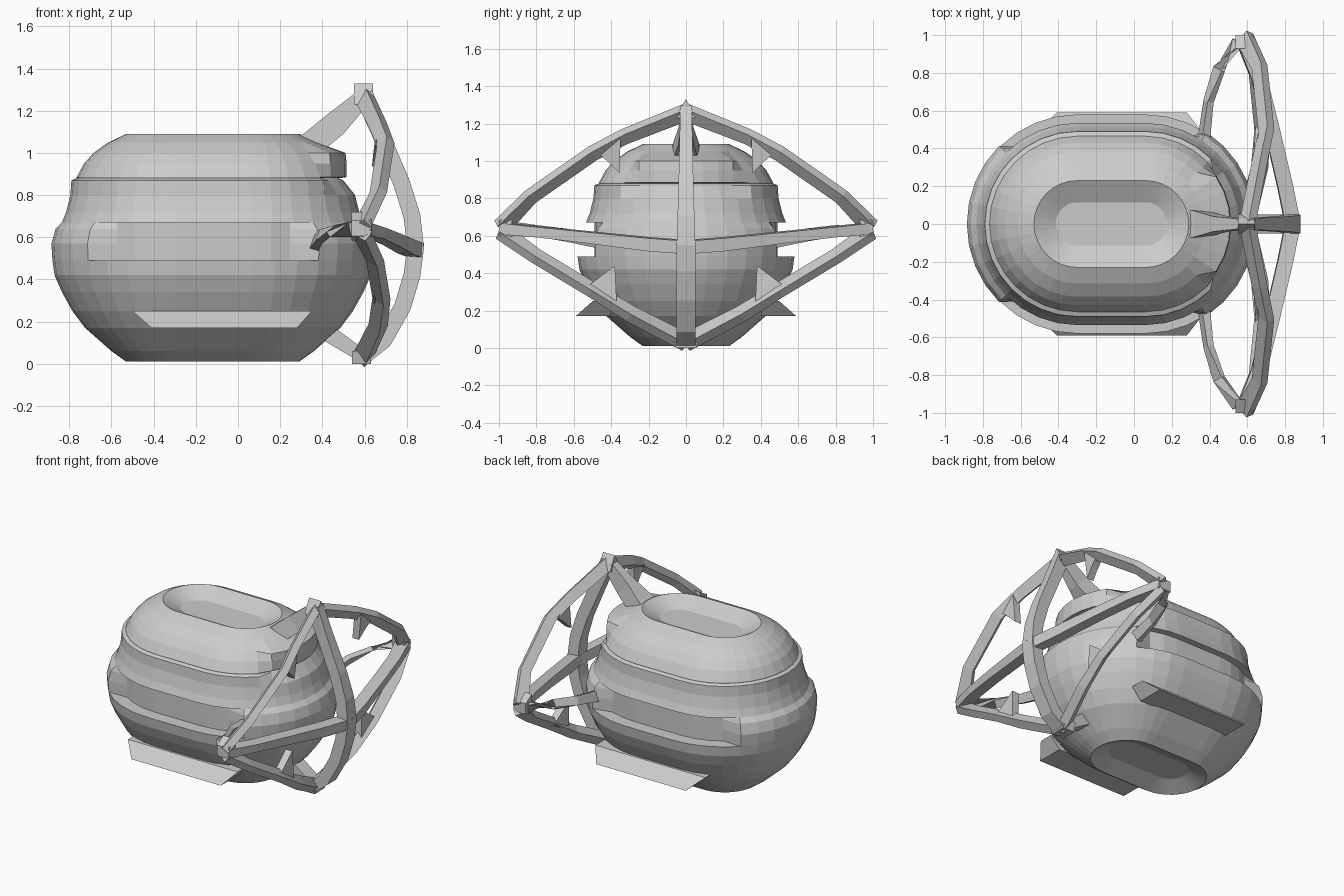
import bpy, bmesh
from math import cos, sin, radians
from mathutils import Vector

if "Cube" in bpy.data.objects:
    bpy.data.objects.remove(bpy.data.objects["Cube"])

CX, HALF, SEG = -0.12, 0.18, 16      # stadium centre, half straight length, facets per end


def finish(bm, name):
    bmesh.ops.remove_doubles(bm, verts=bm.verts, dist=0.0005)
    bmesh.ops.recalc_face_normals(bm, faces=bm.faces)
    me = bpy.data.meshes.new(name)
    bm.to_mesh(me)
    bm.free()
    ob = bpy.data.objects.new(name, me)
    bpy.context.collection.objects.link(ob)
    return ob


def loft(name, rings):
    bm = bmesh.new()
    vs = [[bm.verts.new(p) for p in r] for r in rings]
    n = len(rings[0])
    for a, b in zip(vs, vs[1:]):
        for i in range(n):
            bm.faces.new((a[i], a[(i + 1) % n], b[(i + 1) % n], b[i]))
    bm.faces.new(vs[0])
    bm.faces.new(vs[-1])
    return finish(bm, name)


# Pod body: stadium rings (z, radius, radius in side slot, radius at front brow)
PROFILE = [
    (0.06, .115, None, None), (0.01, .23, None, None), (0.06, .30, None, None),
    (0.17, .425, None, None), (0.25, .485, None, None), (0.34, .535, None, None),
    (0.42, .57, None, None), (0.49, .58, None, None), (0.49, .58, .49, None),
    (0.57, .585, .49, None), (0.64, .565, .49, None), (0.67, .535, .49, None),
    (0.67, .535, None, None), (0.72, .515, None, None), (0.80, .495, None, None),
    (0.87, .49, None, .44), (0.88, .465, None, .42), (0.885, .465, None, .455),
    (0.95, .43, None, .455), (1.00, .385, None, .45), (1.05, .315, None, None),
    (1.09, .23, None, None), (1.03, .115, None, None)]


def body_ring(z, r, slot, brow):
    pts = []
    for end in (1, -1):
        for i in range(SEG + 1):
            a = -90 + 180 * i / SEG
            from_side = 90 - abs(a)
            rad = r
            if slot and from_side < (25 if end > 0 else 36):
                rad = slot
            if brow and end > 0 and abs(a) < 36:
                rad = brow
            pts.append((CX + end * (HALF + rad * cos(radians(a))),
                        end * rad * sin(radians(a)), z))
    return pts


loft("pod_body", [body_ring(*p) for p in PROFILE])

# Side shelves: sloping wedge along each lower flank
for s, tag in ((1, "left"), (-1, "right")):
    def sect(xt, xb):
        return [(xt, s * .40, .25), (xt, s * .50, .25), (xb, s * .59, .17), (xb, s * .40, .17)]
    loft("side_shelf_" + tag, [sect(-.50, -.41), sect(.35, .28)])


def strut(name, path, ref):
    """Rectangular bar along (x, y, z, width, depth); depth points away from ref."""
    pts = [Vector(p[:3]) for p in path]
    rings = []
    for i, p in enumerate(path):
        t = (pts[min(i + 1, len(pts) - 1)] - pts[max(i - 1, 0)]).normalized()
        out = pts[i] - Vector(ref)
        out = (out - t * out.dot(t)).normalized()
        side = t.cross(out) * p[3] / 2
        out *= p[4] / 2
        c = pts[i]
        rings.append([c + side + out, c - side + out, c - side - out, c + side - out])
    return loft(name, rings)


def prism(name, pts, offset):
    o = Vector(offset)
    return loft(name, [[Vector(p) - o for p in pts], [Vector(p) + o for p in pts]])


HUB = (0.1, 0, 0.6)

# Cage: central vertical bow
strut("cage_vertical_bow", [
    (.595, 0, 1.28, .06, .09), (.68, 0, 1.08, .07, .08), (.775, 0, .86, .08, .08),
    (.825, 0, .70, .09, .08), (.842, 0, .55, .10, .08), (.825, 0, .42, .10, .08),
    (.78, 0, .27, .10, .08), (.69, 0, .11, .10, .08), (.595, 0, .03, .10, .07)], HUB)

for s, tag in ((1, "left"), (-1, "right")):
    # Cage: horizontal bow, upper and lower rims
    strut("cage_horizontal_" + tag, [
        (.84, 0, .54, .07, .08), (.80, s * .2, .555, .07, .08), (.73, s * .5, .59, .06, .08),
        (.66, s * .78, .62, .055, .08), (.585, s * .985, .64, .06, .09)], HUB)
    strut("cage_upper_rim_" + tag, [
        (.60, 0, 1.26, .05, .08), (.665, s * .33, 1.13, .05, .07), (.70, s * .5, 1.04, .05, .07),
        (.665, s * .83, .81, .05, .07), (.585, s * .985, .65, .05, .09)], HUB)
    strut("cage_lower_rim_" + tag, [
        (.59, 0, .03, .06, .08), (.665, s * .3, .185, .06, .07), (.68, s * .5, .31, .05, .07),
        (.65, s * .8, .49, .05, .07), (.585, s * .985, .62, .05, .09)], HUB)
    # Pointed side corners of the cage
    prism("cage_side_corner_" + tag, [
        (.585, s * .93, .585), (.585, s * 1.0, .605), (.585, s * 1.0, .68),
        (.585, s * .93, .72)], (.047, 0, 0))
    # Curved arms into the side slots
    strut("side_arm_" + tag, [
        (.55, s * .965, .64, .07, .05), (.45, s * .82, .63, .06, .03),
        (.395, s * .65, .605, .06, .035), (.37, s * .45, .57, .07, .045)], (0, 0, .6))
    # Inward spikes on the rims
    prism("upper_spike_" + tag, [
        (.68, s * .48, 1.05), (.68, s * .35, 1.12), (.66, s * .355, .935),
        (.67, s * .41, .99)], (.025, 0, 0))
    prism("lower_spike_" + tag, [
        (.67, s * .54, .32), (.66, s * .38, .44), (.67, s * .37, .23)], (.025, 0, 0))

# Cage top peak and bottom foot
prism("cage_top_peak", [(.595, -.05, 1.23), (.595, .05, 1.23), (.595, .03, 1.28),
                        (.595, 0, 1.33), (.595, -.03, 1.28)], (.045, 0, 0))
prism("cage_bottom_foot", [(.585, -.055, 0), (.585, .055, 0), (.585, .07, .06),
                           (.585, -.07, .06)], (.045, 0, 0))

# Braces from the pod to the cage top and bottom
strut("top_brace", [(.59, 0, 1.26, .05, .08), (.46, 0, 1.135, .08, .12),
                    (.35, 0, 1.045, .14, .12), (.27, 0, 1.00, .15, .11)], (1, 0, .6))
strut("bottom_brace", [(.585, 0, .04, .10, .06), (.36, 0, .19, .10, .09)], (1, 0, .6))
